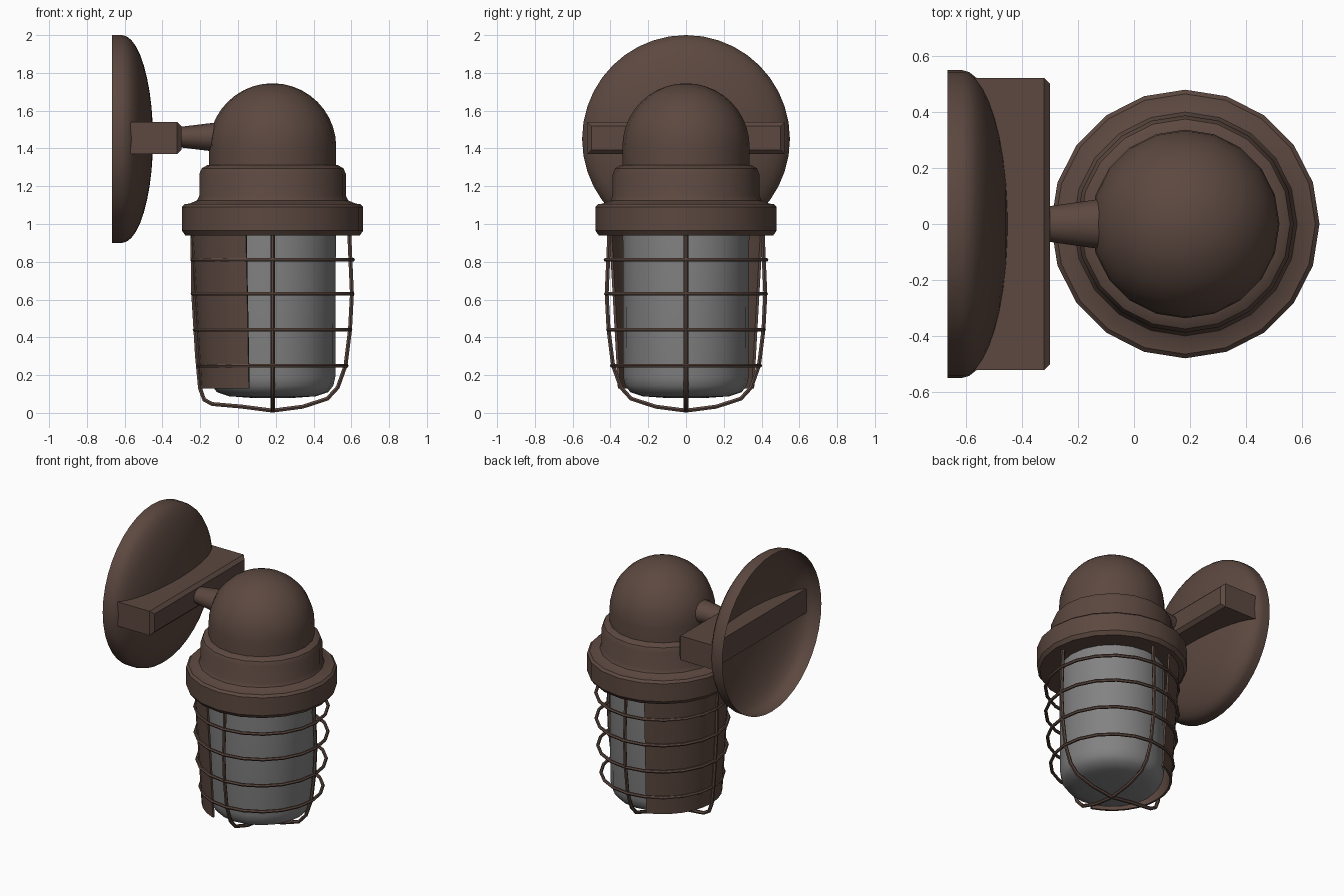
import bpy, bmesh, math
from mathutils import Vector

if "Cube" in bpy.data.objects:
    bpy.data.objects.remove(bpy.data.objects["Cube"])

AX = 0.183          # x of the lamp's vertical axis
SIDES = 20


def material(name, rgb):
    m = bpy.data.materials.new(name)
    m.diffuse_color = (*rgb, 1)
    m.use_nodes = True
    m.node_tree.nodes["Principled BSDF"].inputs["Base Color"].default_value = m.diffuse_color
    return m


BROWN = material("dark brown metal", (0.107, 0.065, 0.051))
GREY = material("grey glass", (0.225, 0.225, 0.225))


def finish(ob, mat, angle=35):
    ob.data.materials.clear()
    ob.data.materials.append(mat)
    bpy.ops.object.select_all(action='DESELECT')
    ob.select_set(True)
    bpy.context.view_layer.objects.active = ob
    bpy.ops.object.shade_smooth_by_angle(angle=math.radians(angle))
    return ob


def from_bmesh(name, bm, mat, recalc=True):
    bmesh.ops.remove_doubles(bm, verts=bm.verts, dist=1e-5)
    if recalc:
        bmesh.ops.recalc_face_normals(bm, faces=bm.faces)
    me = bpy.data.meshes.new(name)
    bm.to_mesh(me)
    bm.free()
    ob = bpy.data.objects.new(name, me)
    bpy.context.collection.objects.link(ob)
    return finish(ob, mat)


def lathe(name, profile, mat, place, sides=SIDES, start=0.0, sweep=math.tau, closed=False):
    """Turn (radius, height) points; place(a, r, h) gives the position."""
    bm = bmesh.new()
    rows = []
    for i in range(sides + 1):
        a = start + sweep * i / sides
        rows.append([bm.verts.new(place(a, r, h)) for r, h in profile])
    n = len(profile)
    for p, q in zip(rows, rows[1:]):
        for j in range(n if closed else n - 1):
            k = (j + 1) % n
            bm.faces.new((p[j], q[j], q[k], p[k]))
    if closed and sweep < math.tau:
        bm.faces.new(rows[0])
        bm.faces.new(rows[-1])
    bmesh.ops.dissolve_degenerate(bm, dist=1e-5, edges=bm.edges)
    return from_bmesh(name, bm, mat)


def upright(a, r, h):
    return (AX + r * math.cos(a), r * math.sin(a), h)


def sideways(a, r, h):
    return (h, r * math.cos(a), 1.45 + r * math.sin(a))


def wire(name, points, cyclic=False, radius=0.011):
    cu = bpy.data.curves.new(name, 'CURVE')
    cu.dimensions = '3D'
    cu.bevel_depth = radius
    cu.bevel_resolution = 1
    cu.use_fill_caps = True
    sp = cu.splines.new('POLY')
    sp.points.add(len(points) - 1)
    for p, co in zip(sp.points, points):
        p.co = (*co, 1)
    sp.use_cyclic_u = cyclic
    ob = bpy.data.objects.new(name, cu)
    bpy.context.collection.objects.link(ob)
    bpy.ops.object.select_all(action='DESELECT')
    ob.select_set(True)
    bpy.context.view_layer.objects.active = ob
    bpy.ops.object.convert(target='MESH')
    return finish(bpy.context.object, BROWN, 50)


# Wall plate: shallow dish, open at the back
dish = [(0.55, -0.667)]
for i in range(11):
    t = math.pi / 2 * i / 10
    dish.append((0.55 * math.cos(t), -0.615 + 0.165 * math.sin(t)))
lathe("wall_plate", dish, BROWN, sideways, sides=40)

# Cross bar with chamfered front edges
bm = bmesh.new()
bmesh.ops.create_cube(bm, size=1)
for v in bm.verts:
    v.co = Vector((-0.435 + v.co.x * 0.27, v.co.y * 1.045, 1.455 + v.co.z * 0.17))
front = [e for e in bm.edges if all(v.co.x > -0.35 for v in e.verts)]
bmesh.ops.bevel(bm, geom=front, offset=0.022, segments=1, affect='EDGES')
from_bmesh("cross_bar", bm, BROWN)

# Tapered arm joining the bar to the dome
lathe("arm", [(0, -0.315), (0.062, -0.315), (0.088, -0.13), (0.1, -0.02), (0, -0.02)], BROWN,
      lambda a, r, h: (h, r * math.cos(a), 1.46 + 0.86 * r * math.sin(a)), sides=16)

# Domed cap
dome = [(0, 1.745)]
for i in range(1, 11):
    t = math.pi / 2 * i / 10
    dome.append((0.337 * math.sin(t), 1.408 + 0.337 * math.cos(t)))
lathe("dome", dome + [(0.337, 1.30)], BROWN, upright)

# Stepped collar under the dome
lathe("collar", [(0.32, 1.315), (0.345, 1.312), (0.375, 1.295), (0.388, 1.265), (0.388, 1.15),
                 (0.40, 1.125), (0.44, 1.108), (0.465, 1.105), (0.48, 1.09), (0.48, 0.965),
                 (0.462, 0.94), (0, 0.94)], BROWN, upright)

# Glass jar
lathe("glass", [(0.335, 0.95), (0.332, 0.19), (0.322, 0.145), (0.295, 0.11),
                (0.23, 0.088), (0.12, 0.08), (0, 0.078)], GREY, upright)

# Half-round shield behind the glass
half = math.acos(0.133 / 0.405)
lathe("back_shield", [(0.43, 0.945), (0.382, 0.13), (0.368, 0.13), (0.416, 0.945)], BROWN, upright,
      sides=12, start=math.pi - half, sweep=2 * half, closed=True)

# Cage rings
for i, (z, r) in enumerate([(0.81, 0.425), (0.63, 0.423), (0.44, 0.412), (0.25, 0.392)]):
    wire(f"cage_ring_{i + 1}", [upright(math.tau * k / SIDES, r, z) for k in range(SIDES)], True)

# Cage ribs meeting under the glass; the rear one runs around the shield
side = [(0.406, 0.95), (0.42, 0.63), (0.41, 0.44), (0.386, 0.25), (0.345, 0.135),
        (0.29, 0.075), (0.16, 0.033), (0, 0.012)]
rear = [(0.425, 0.95), (0.42, 0.63), (0.40, 0.30), (0.384, 0.13), (0.362, 0.07),
        (0.32, 0.047), (0.16, 0.033), (0, 0.012)]
for name, deg, path in [("front", -90, side), ("right", 0, side), ("back", 90, side), ("rear", 180, rear)]:
    wire(f"cage_rib_{name}", [upright(math.radians(deg), r, z) for r, z in path], radius=0.012)
